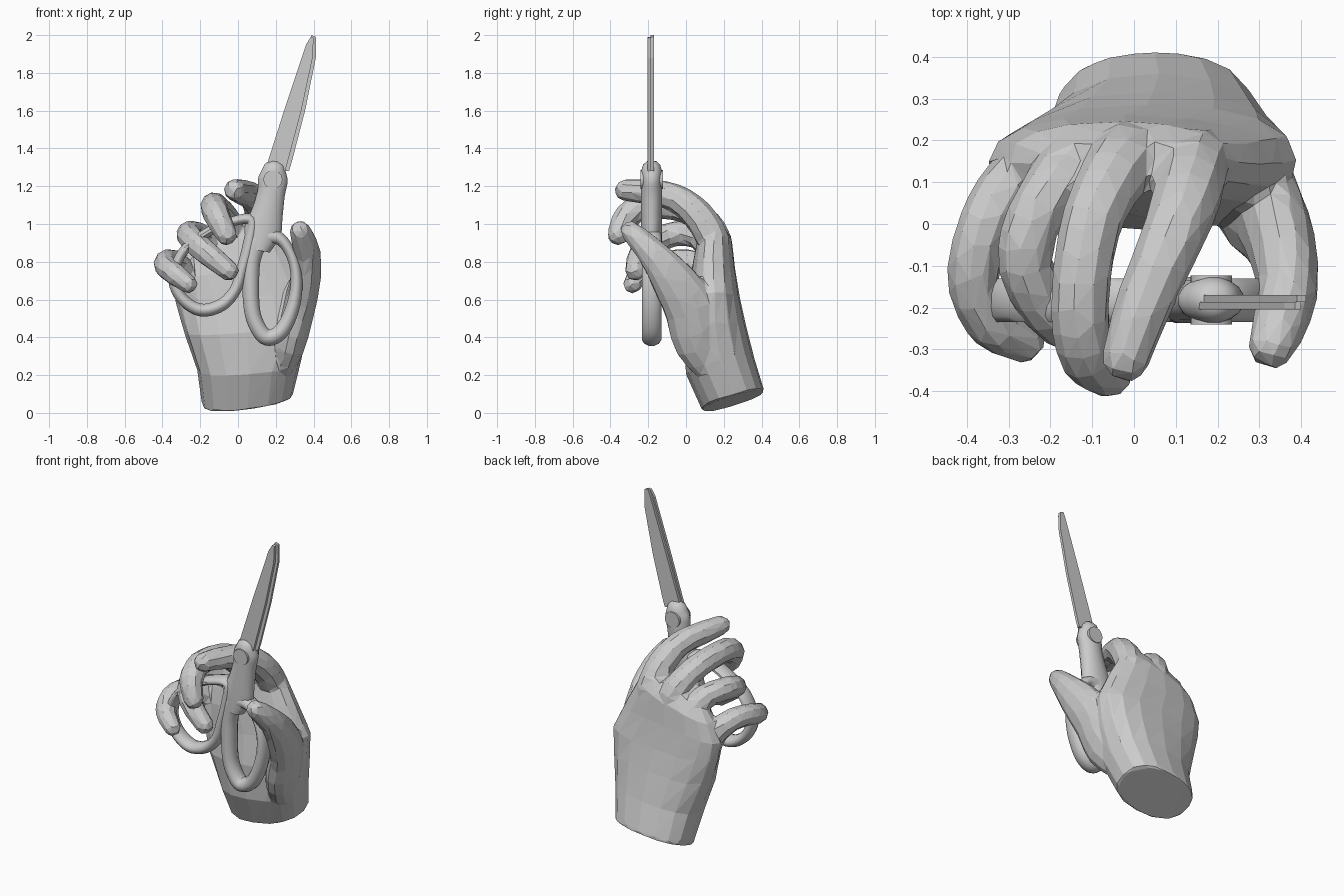
import bpy, bmesh, math
from mathutils import Vector

cube = bpy.data.objects.get("Cube")
if cube:
    bpy.data.objects.remove(cube, do_unlink=True)

grey = bpy.data.materials.new("plain_grey")
grey.use_nodes = True
grey.diffuse_color = (0.6, 0.6, 0.6, 1)
grey.node_tree.nodes["Principled BSDF"].inputs["Base Color"].default_value = (0.6, 0.6, 0.6, 1)


def finish(name, bm, smooth=False):
    bmesh.ops.recalc_face_normals(bm, faces=bm.faces[:])
    mesh = bpy.data.meshes.new(name)
    bm.to_mesh(mesh)
    bm.free()
    mesh.materials.append(grey)
    obj = bpy.data.objects.new(name, mesh)
    bpy.context.collection.objects.link(obj)
    bpy.ops.object.select_all(action='DESELECT')
    obj.select_set(True)
    bpy.context.view_layer.objects.active = obj
    if smooth:
        bpy.ops.object.shade_smooth_by_angle(angle=math.radians(50))
    return obj


def skin(bm, rings, closed=False):
    """Bridge rings of points into a surface, capping open ends."""
    loops = [[bm.verts.new(p) for p in ring] for ring in rings]
    n = len(loops[0])
    pairs = list(zip(loops, loops[1:]))
    if closed:
        pairs.append((loops[-1], loops[0]))
    for a, b in pairs:
        for i in range(n):
            j = (i + 1) % n
            bm.faces.new((a[i], a[j], b[j], b[i]))
    if not closed:
        bm.faces.new(loops[0])
        bm.faces.new(loops[-1])


def refine(points, steps, closed):
    """Catmull-Rom refinement of points that also carry their radii."""
    n = len(points)
    out = []
    for i in range(n if closed else n - 1):
        ids = [(i + k) % n if closed else min(max(i + k, 0), n - 1) for k in (-1, 0, 1, 2)]
        a, b, c, d = (points[k] for k in ids)
        for s in range(steps):
            t = s / steps
            out.append(tuple(0.5 * (2 * q + (r - p) * t + (2 * p - 5 * q + 4 * r - u) * t * t
                                    + (3 * q - p - 3 * r + u) * t ** 3)
                             for p, q, r, u in zip(a, b, c, d)))
    if not closed:
        out.append(points[-1])
    return out


def sweep(bm, points, ref, sides, steps, closed=False):
    """Sweep an ellipse; points are x, y, z, radius along ref, radius across."""
    pts = refine(points, steps, closed)
    n = len(pts)
    rings = []
    for i, p in enumerate(pts):
        ahead = pts[(i + 1) % n] if closed else pts[min(i + 1, n - 1)]
        tangent = (Vector(ahead[:3]) - Vector(pts[i - 1 if closed else max(i - 1, 0)][:3])).normalized()
        u = Vector(ref)
        u = (u - tangent * u.dot(tangent)).normalized()
        v = tangent.cross(u)
        stops = [(0, 1)]
        if not closed and i == n - 1:
            stops += [(0.5, 0.82), (0.8, 0.45)]      # rounded tip
        for push, scale in stops:
            rings.append([Vector(p[:3]) + tangent * push * p[4]
                          + (u * math.cos(a) * p[3] + v * math.sin(a) * p[4]) * scale
                          for a in (math.tau * (k + 0.5) / sides for k in range(sides))])
    skin(bm, rings, closed)


def plate(name, outline, y0, y1):
    bm = bmesh.new()
    skin(bm, [[(x, y, z) for x, z in outline] for y in (y0, y1)])
    finish(name, bm)


# Palm and wrist: tilted oval sections (centre, half sizes, slope in x and y)
sections = [
    (0.05, 0.25, 0.065, 0.24, 0.165, 0.12, 0.30),
    (0.06, 0.18, 0.25, 0.275, 0.18, 0.10, 0.25),
    (0.045, 0.15, 0.45, 0.33, 0.165, 0.08, 0.15),
    (0.03, 0.15, 0.61, 0.36, 0.135, 0.08, 0.0),
    (-0.025, 0.145, 0.76, 0.325, 0.115, 0.2, 0.0),
    (-0.04, 0.15, 0.89, 0.26, 0.095, 0.3, 0.0),
    (-0.03, 0.14, 0.97, 0.19, 0.06, 0.3, 0.0),
]
hand = bmesh.new()
rings = []
for cx, cy, cz, a, b, sx, sy in sections:
    ring = []
    for k in range(16):
        ang = math.tau * k / 16
        dx = a * math.copysign(abs(math.cos(ang)) ** 0.85, math.cos(ang))
        dy = b * math.copysign(abs(math.sin(ang)) ** 0.85, math.sin(ang))
        ring.append((cx + dx, cy + dy, cz + sx * dx + sy * dy))
    rings.append(ring)
skin(hand, rings)

# Fingers: joint positions with a radius at each joint
fingers = {
    "index": [(0.12, 0.15, 0.76, 0.09), (0.14, 0.145, 0.91, 0.09), (0.125, 0.06, 1.05, 0.084),
              (0.08, -0.06, 1.14, 0.074), (0.02, -0.2, 1.17, 0.068), (-0.02, -0.325, 1.18, 0.058)],
    "middle": [(0.0, 0.16, 0.78, 0.09), (-0.02, 0.155, 0.92, 0.088), (-0.07, 0.08, 1.03, 0.078),
               (-0.11, -0.03, 1.085, 0.073), (-0.13, -0.2, 1.095, 0.071), (-0.11, -0.315, 1.04, 0.07),
               (-0.06, -0.36, 0.94, 0.058)],
    "ring": [(-0.12, 0.15, 0.74, 0.085), (-0.15, 0.135, 0.86, 0.082), (-0.205, 0.07, 0.935, 0.071),
             (-0.255, -0.03, 0.95, 0.068), (-0.25, -0.13, 0.925, 0.067), (-0.17, -0.235, 0.85, 0.066),
             (-0.045, -0.27, 0.75, 0.055)],
    "little": [(-0.23, 0.12, 0.62, 0.08), (-0.28, 0.105, 0.73, 0.076), (-0.34, 0.03, 0.795, 0.068),
               (-0.378, -0.07, 0.8, 0.064), (-0.38, -0.16, 0.775, 0.063), (-0.335, -0.245, 0.735, 0.06),
               (-0.26, -0.285, 0.68, 0.05)],
}
for joints in fingers.values():
    sweep(hand, [(x, y, z, r, r) for x, y, z, r in joints], (1, 0, 1), 10, 3)

# Thumb with its broad fleshy base
thumb = [(0.2, 0.19, 0.15, 0.05, 0.06), (0.27, 0.07, 0.36, 0.085, 0.13), (0.325, 0.02, 0.56, 0.085, 0.14),
         (0.36, -0.08, 0.72, 0.08, 0.115), (0.368, -0.165, 0.83, 0.072, 0.084),
         (0.348, -0.24, 0.91, 0.066, 0.068), (0.328, -0.295, 0.965, 0.056, 0.055)]
sweep(hand, thumb, (1, 0, 0), 12, 3)

# Fuse into one faceted hand
hand_obj = finish("hand", hand)
fuse = hand_obj.modifiers.new("fuse", 'REMESH')
fuse.mode = 'VOXEL'
fuse.voxel_size = 0.012
soften = hand_obj.modifiers.new("soften", 'SMOOTH')
soften.factor = 0.5
soften.iterations = 3
facet = hand_obj.modifiers.new("facet", 'DECIMATE')
facet.ratio = 0.025
for name in ("fuse", "soften", "facet"):
    bpy.ops.object.modifier_apply(modifier=name)
for poly in hand_obj.data.polygons:
    poly.use_smooth = False

# Scissor finger loops: flat bands lying in one upright plane
Y = -0.182
loops = {
    "large_handle_loop": [(0.067, 0.72, 0.047), (0.075, 0.54, 0.044), (0.115, 0.435, 0.044), (0.165, 0.398, 0.045),
                          (0.235, 0.44, 0.042), (0.29, 0.56, 0.038), (0.31, 0.7, 0.032), (0.285, 0.83, 0.03),
                          (0.215, 0.925, 0.036), (0.11, 0.92, 0.065), (0.077, 0.83, 0.05)],
    "small_handle_loop": [(-0.34, 0.72, 0.03), (-0.3, 0.61, 0.032), (-0.2, 0.545, 0.035), (-0.09, 0.57, 0.035),
                          (-0.015, 0.65, 0.032), (0.025, 0.77, 0.032), (0.06, 0.9, 0.034), (0.07, 1.02, 0.03),
                          (-0.04, 1.01, 0.026), (-0.17, 0.95, 0.026), (-0.29, 0.855, 0.026)],
}
for name, path in loops.items():
    bm = bmesh.new()
    sweep(bm, [(x, Y, z, 0.054, w) for x, z, w in path], (0, 1, 0), 12, 5, True)
    finish(name, bm, True)

# Handle shank rising to the pivot
shank = [(0.11, 0.86, 0.06), (0.13, 0.96, 0.1), (0.155, 1.06, 0.085), (0.175, 1.16, 0.075),
         (0.185, 1.235, 0.08), (0.19, 1.28, 0.065)]
bm = bmesh.new()
sweep(bm, [(x, Y, z, 0.056, w) for x, z, w in shank], (0, 1, 0), 16, 4)
finish("handle_shank", bm, True)

# Pivot screw showing on both sides
bm = bmesh.new()
bmesh.ops.create_cone(bm, cap_ends=True, segments=24, radius1=0.05, radius2=0.05, depth=0.118)
for v in bm.verts:
    v.co = Vector((0.185 + v.co.x, Y + v.co.z, 1.235 + v.co.y))
finish("pivot_screw", bm, True)

# Pair of closed blades
plate("front_blade", [(0.142, 1.28), (0.25, 1.62), (0.36, 1.95), (0.385, 1.99), (0.4, 1.985),
                      (0.395, 1.88), (0.335, 1.6), (0.25, 1.28)], -0.205, -0.187)
plate("back_blade", [(0.15, 1.28), (0.26, 1.62), (0.37, 1.95), (0.39, 2.0), (0.412, 1.99),
                     (0.412, 1.88), (0.355, 1.6), (0.285, 1.33), (0.27, 1.28)], -0.187, -0.17)
